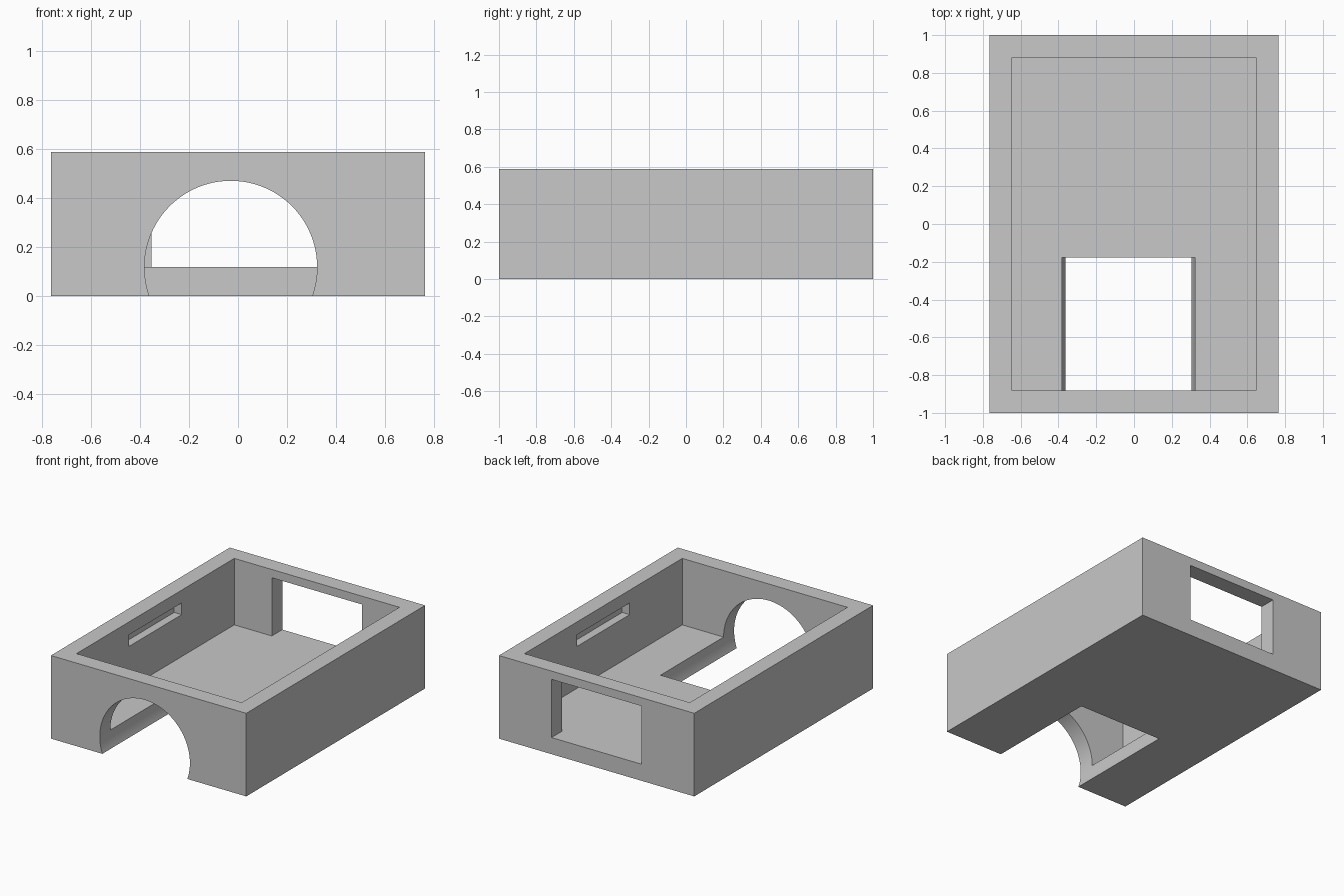
import bpy
import math

# Remove the default cube
cube = bpy.data.objects.get("Cube")
if cube:
    bpy.data.objects.remove(cube, do_unlink=True)

# Single grey material
GREY = (0.58, 0.58, 0.58, 1.0)
grey = bpy.data.materials.new("plain grey")
grey.use_nodes = True
grey.diffuse_color = GREY
grey.node_tree.nodes["Principled BSDF"].inputs["Base Color"].default_value = GREY

U = 2 / 34            # one design unit: the case is 34 units long
WALL = 2 * U
W, L, H = 26 * U, 34 * U, 10 * U


def box(name, x, y, z):
    """Box spanning the given (low, high) ranges."""
    bpy.ops.mesh.primitive_cube_add(size=1, location=[sum(r) / 2 for r in (x, y, z)])
    ob = bpy.context.object
    ob.name = name
    ob.scale = [r[1] - r[0] for r in (x, y, z)]
    bpy.ops.object.transform_apply(location=True, rotation=True, scale=True)
    ob.data.materials.append(grey)
    return ob


# Outer block of the open tray
tray = box("tray_body", (-W / 2, W / 2), (-L / 2, L / 2), (0, H))
inner_x, inner_y = W / 2 - WALL, L / 2 - WALL
cutters = []

# Open-topped cavity
cutters.append(box("cavity_cutter", (-inner_x, inner_x), (-inner_y, inner_y), (WALL, H + U)))

# Rectangular window through the back wall, flush with the floor
cutters.append(box("window_cutter", (-6 * U, 6 * U), (inner_y - U, L / 2 + U), (WALL, 9 * U)))

# Shallow slots inside both side walls
for side, name in ((-1, "right"), (1, "left")):
    xs = sorted((side * (inner_x - U), side * (inner_x + U)))
    cutters.append(box(name + "_slot_cutter", xs, (-5 * U, 5 * U), (7.05 * U, 8.45 * U)))

# Round channel through the front wall and part of the floor
y0, y1 = -L / 2 - U, -3 * U
bpy.ops.mesh.primitive_cylinder_add(
    vertices=96, radius=6 * U, depth=y1 - y0,
    location=(-0.5 * U, (y0 + y1) / 2, WALL), rotation=(math.pi / 2, 0, 0))
channel = bpy.context.object
channel.name = "channel_cutter"
channel.data.materials.append(grey)
cutters.append(channel)

# Apply every cut, then drop the helpers
for cutter in cutters:
    cutter.hide_render = True
    bpy.ops.object.select_all(action="DESELECT")
    tray.select_set(True)
    bpy.context.view_layer.objects.active = tray
    mod = tray.modifiers.new(cutter.name, "BOOLEAN")
    mod.operation = "DIFFERENCE"
    mod.solver = "EXACT"
    mod.object = cutter
    bpy.ops.object.modifier_apply(modifier=mod.name)
    bpy.data.objects.remove(cutter, do_unlink=True)

# Smooth channel, crisp edges elsewhere
bpy.ops.object.shade_smooth_by_angle(angle=math.radians(25))
